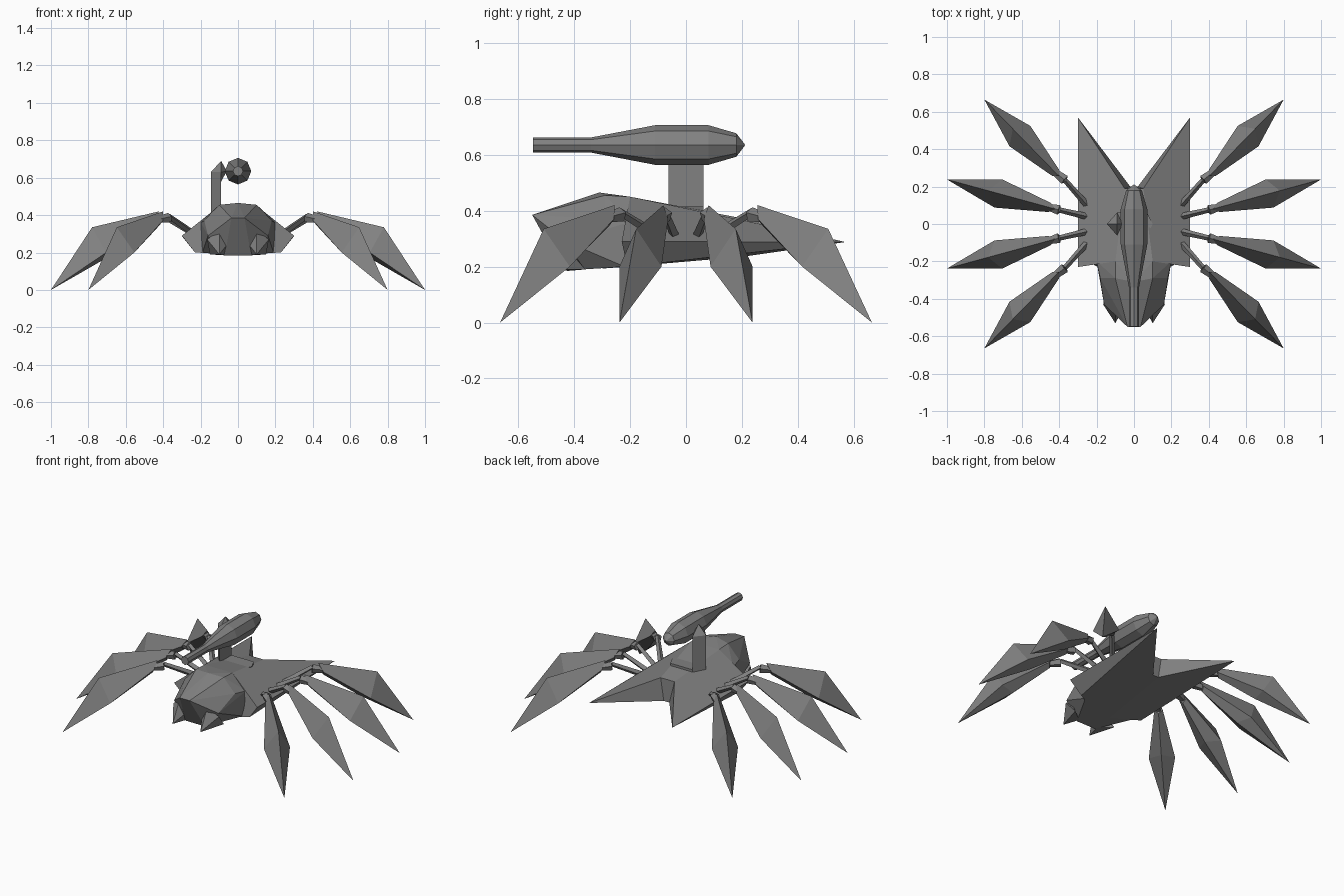
import bpy, bmesh, math
from mathutils import Vector, Matrix

old = bpy.data.objects.get("Cube")
if old:
    bpy.data.objects.remove(old)

grey = bpy.data.materials.new("gunmetal_grey")
grey.use_nodes = True
COL = (0.22, 0.22, 0.22, 1)
grey.diffuse_color = COL
grey.node_tree.nodes["Principled BSDF"].inputs["Base Color"].default_value = COL


def finish(name, bm):
    bmesh.ops.recalc_face_normals(bm, faces=bm.faces)
    mesh = bpy.data.meshes.new(name)
    bm.to_mesh(mesh)
    bm.free()
    mesh.materials.append(grey)
    obj = bpy.data.objects.new(name, mesh)
    bpy.context.collection.objects.link(obj)
    return obj


def hull(name, pts):
    bm = bmesh.new()
    for p in pts:
        bm.verts.new(p)
    res = bmesh.ops.convex_hull(bm, input=bm.verts)
    junk = [v for v in bm.verts if not v.link_faces]
    bmesh.ops.delete(bm, geom=junk, context='VERTS')
    return finish(name, bm)


def mirrored(pts):
    return pts + [(-x, y, z) for x, y, z in pts if x]


def faceted(name, pts, faces):
    bm = bmesh.new()
    vs = [bm.verts.new(p) for p in pts]
    for f in faces:
        bm.faces.new([vs[i] for i in f])
    return finish(name, bm)


def rod(name, a, b, r1, r2, sides=4):
    a, b = Vector(a), Vector(b)
    bm = bmesh.new()
    rot = (b - a).to_track_quat('Z', 'Y').to_matrix().to_4x4()
    bmesh.ops.create_cone(bm, cap_ends=True, segments=sides, radius1=r1, radius2=r2,
                          depth=(b - a).length,
                          matrix=Matrix.Translation((a + b) / 2) @ rot)
    return finish(name, bm)


# Swept shell: sloping deck, flat keel and two pointed tails
half = [(0.1, -0.2, 0.45), (0.3, -0.23, 0.29), (0.3, 0.57, 0.288),
        (0.05, 0.19, 0.375), (0.23, -0.21, 0.2), (0.06, -0.3, 0.193), (0.02, 0.2, 0.235)]
pts = half + [(-x, y, z) for x, y, z in half]
faces = []
for k in (0, 7):
    faces += [[i + k for i in f] for f in
              [(0, 1, 2, 3), (1, 4, 2), (4, 5, 6, 2), (3, 2, 6), (0, 5, 4, 1)]]
faces += [(0, 3, 10, 7), (5, 12, 13, 6), (3, 6, 13, 10), (0, 7, 12, 5)]
faceted("body_shell", pts, faces)

# Faceted head with two pointed jaws
hull("head", mirrored([(0.035, -0.55, 0.385), (0, -0.31, 0.465), (0.1, -0.29, 0.455), (0.1, -0.2, 0.45),
                       (0.18, -0.29, 0.37), (0.16, -0.43, 0.29), (0.07, -0.44, 0.185),
                       (0.19, -0.22, 0.2), (0.2, -0.2, 0.36)]))
for side, s in (("left", 1), ("right", -1)):
    hull(side + "_jaw", [(s * x, y, z) for x, y, z in
                         [(0.1, -0.53, 0.19), (0.06, -0.46, 0.24), (0.1, -0.46, 0.32),
                          (0.165, -0.43, 0.27), (0.15, -0.36, 0.19), (0.07, -0.42, 0.185)]])

# Gun mount: base plate, triangular post and side bracket
outline = [(-0.145, 0), (-0.09, 0.062), (0.07, 0.062), (0.1, 0), (0.07, -0.062), (-0.09, -0.062)]
hull("mount_base", [(x, y, z) for x, y in outline for z in (0.36, 0.415)])
hull("mount_post", [(x, y, z) for x, y in ((-0.145, 0), (-0.09, 0.062), (-0.09, -0.062))
                    for z in (0.38, 0.63)] + [(-0.09, 0, 0.69)])
hull("mount_bracket", [(-0.09, 0.062, 0.63), (-0.09, -0.062, 0.63), (-0.09, 0, 0.69),
                       (-0.09, 0, 0.58), (-0.06, 0, 0.635)])

# Eight-sided gun body and barrel, spun from a profile
profile = [(-0.548, 0.0), (-0.548, 0.027), (-0.34, 0.027), (-0.11, 0.071),
           (0.08, 0.071), (0.18, 0.042), (0.212, 0.0)]
bm = bmesh.new()
vs = [bm.verts.new((0, y, 0.635 + r)) for y, r in profile]
edges = [bm.edges.new(e) for e in zip(vs, vs[1:])]
bmesh.ops.spin(bm, geom=vs + edges, cent=(0, 0, 0.635), axis=(0, 1, 0),
               angle=math.tau, steps=8, use_merge=True)
bmesh.ops.remove_doubles(bm, verts=bm.verts, dist=0.001)
finish("gun", bm)


# Legs: slim arm, knuckle and a kinked leaf blade ending in a point
def leg(name, root, elbow, start, tip):
    joint, start, tip = Vector(elbow), Vector(start), Vector(tip)
    rod(name + "_arm", root, elbow, 0.018, 0.014)
    rod(name + "_knuckle", joint - Vector((0, 0, 0.01)), start, 0.028, 0.02, 5)
    flat = Vector((tip.x - start.x, tip.y - start.y, 0))
    length = flat.length
    u = flat.normalized()
    w = Vector((-u.y, u.x, 0))

    def at(a, b, z):
        p = start + u * a * length + w * b
        return (p.x, p.y, z)
    blade = [at(-0.05, 0, 0.42), at(0, 0.025, 0.37), at(0, 0, 0.345), at(0, -0.025, 0.37),
             at(0.6, 0, 0.335), at(0.5, 0.078, 0.2), at(0.4, 0, 0.19), at(0.5, -0.078, 0.2),
             at(0.62, 0, 0.12), at(1, 0, 0)]
    faceted(name + "_blade", blade,
            [(0, 1, 2, 3), (0, 4, 5, 1), (1, 5, 6, 2), (2, 6, 7, 3), (3, 7, 4, 0),
             (6, 5, 8), (6, 8, 7), (4, 9, 5), (4, 7, 9), (5, 9, 8), (7, 8, 9)])


for side, s in (("left", 1), ("right", -1)):
    for end, t in (("front", -1), ("back", 1)):
        leg(f"{side}_{end}_outer_leg", (s * 0.25, t * 0.1, 0.31), (s * 0.37, t * 0.235, 0.395),
            (s * 0.42, t * 0.275, 0.375), (s * 0.8, t * 0.665, 0))
        leg(f"{side}_{end}_inner_leg", (s * 0.25, t * 0.04, 0.31), (s * 0.4, t * 0.075, 0.395),
            (s * 0.45, t * 0.088, 0.375), (s, t * 0.238, 0))
